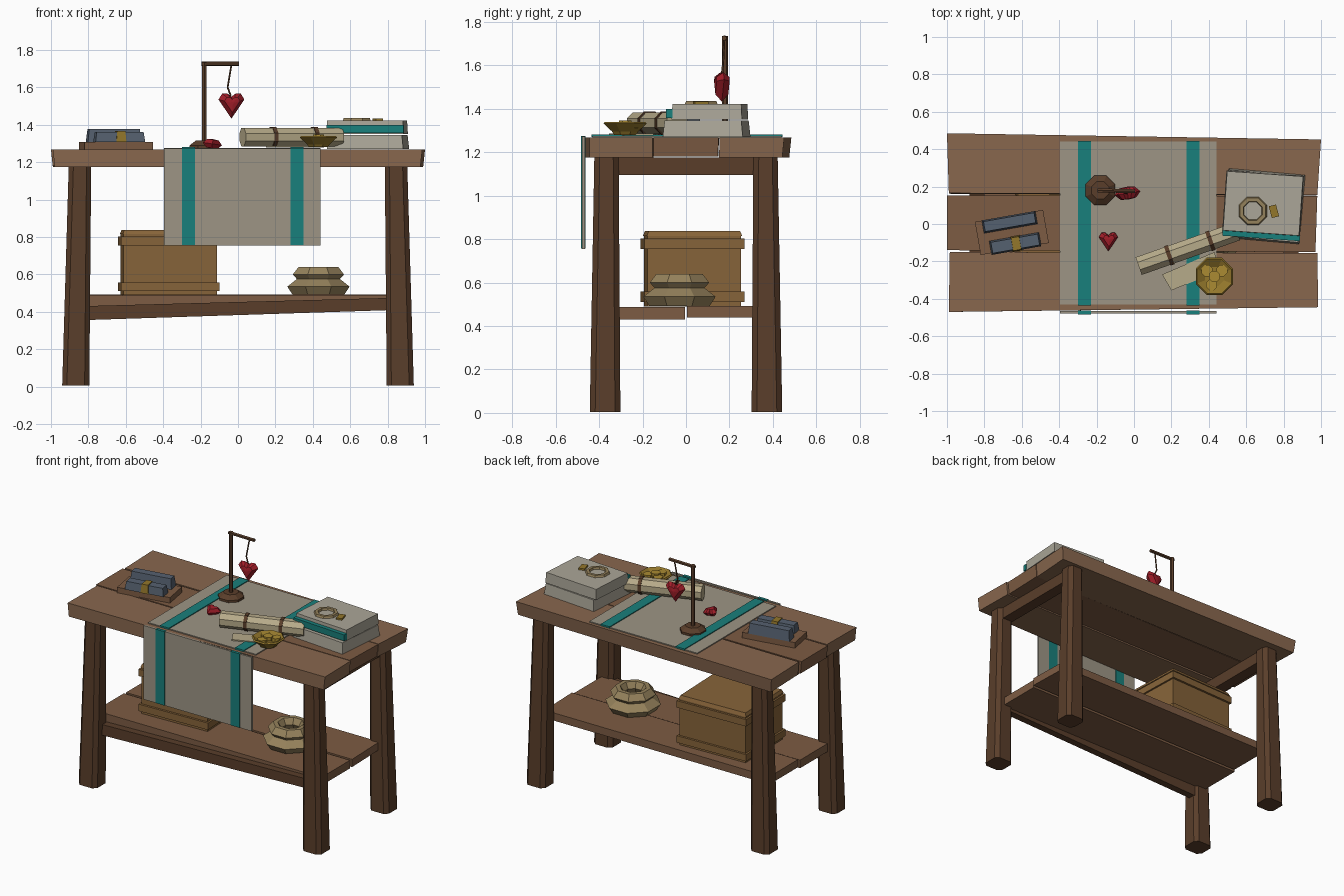
import bpy, bmesh, math
from mathutils import Vector, Matrix

if "Cube" in bpy.data.objects:
    bpy.data.objects.remove(bpy.data.objects["Cube"])

mats = {}

def material(hexcol):
    if hexcol not in mats:
        m = bpy.data.materials.new("paint_" + hexcol)
        rgb = [int(hexcol[i:i + 2], 16) / 255 for i in (0, 2, 4)]
        m.diffuse_color = [c ** 2.2 for c in rgb] + [1]
        m.use_nodes = True
        m.node_tree.nodes["Principled BSDF"].inputs["Base Color"].default_value = m.diffuse_color
        mats[hexcol] = m
    return mats[hexcol]

WOOD, WOOD2, DARK, CRATE = "87674f", "7c5c45", "5a402e", "86643c"
CLOTH, TEAL, PAPER, BRASS = "9c9484", "1f7f7b", "b5a988", "92762f"
RED, BLUE, GREY, ROPE = "a0232d", "56616f", "aaa597", "94815c"

def loft(name, rings, col, closed=False, matrix=None):
    """Skin a row of equal-length point rings; cap the ends unless closed."""
    bm = bmesh.new()
    vs = [[bm.verts.new(p) for p in r] for r in rings]
    n = len(vs[0])
    pairs = list(zip(vs, vs[1:])) + ([(vs[-1], vs[0])] if closed else [])
    for a, b in pairs:
        for i in range(n):
            j = (i + 1) % n
            bm.faces.new((a[i], a[j], b[j], b[i]))
    if not closed:
        bm.faces.new(vs[0][::-1])
        bm.faces.new(vs[-1])
    bmesh.ops.recalc_face_normals(bm, faces=bm.faces)
    me = bpy.data.meshes.new(name)
    bm.to_mesh(me)
    bm.free()
    me.materials.append(material(col))
    ob = bpy.data.objects.new(name, me)
    if matrix:
        ob.matrix_world = matrix
    bpy.context.collection.objects.link(ob)
    return ob

def block(name, low, high, z0, z1, col):
    """Solid between two outlines in plan."""
    return loft(name, [[(x, y, z0) for x, y in low], [(x, y, z1) for x, y in high]], col)

def rect(x0, x1, y0, y1, c=0):
    if not c:
        return [(x0, y0), (x1, y0), (x1, y1), (x0, y1)]
    return [(x0 + c, y0), (x1 - c, y0), (x1, y0 + c), (x1, y1 - c),
            (x1 - c, y1), (x0 + c, y1), (x0, y1 - c), (x0, y0 + c)]

def box(name, x0, x1, y0, y1, z0, z1, col):
    return block(name, rect(x0, x1, y0, y1), rect(x0, x1, y0, y1), z0, z1, col)

def turned_box(name, cx, cy, sx, sy, z0, z1, deg, col, taper=0):
    hx, hy = sx / 2, sy / 2
    ob = block(name, rect(-hx, hx, -hy, hy),
               rect(-hx + taper, hx - taper, -hy + taper, hy - taper), z0, z1, col)
    ob.matrix_world = Matrix.Translation((cx, cy, 0)) @ Matrix.Rotation(math.radians(deg), 4, 'Z')
    return ob

def lathe(name, profile, n, loc, col, closed=False):
    rings = [[(r * math.cos((i + .5) * math.tau / n), r * math.sin((i + .5) * math.tau / n), z)
              for i in range(n)] for r, z in profile]
    return loft(name, rings, col, closed, Matrix.Translation(loc))

def rod(name, a, b, r, n, col):
    a, b = Vector(a), Vector(b)
    q = (b - a).to_track_quat('Z', 'Y').to_matrix().to_4x4()
    ob = lathe(name, [(r, 0), (r, (b - a).length)], n, (0, 0, 0), col)
    ob.matrix_world = Matrix.Translation(a) @ q
    return ob

# table top planks
front = [(-.99, -.47), (.985, -.445), (.98, -.155), (-.985, -.15)]
mid = [(-1, -.14), (.97, -.15), (.98, .15), (-1, .152)]
back = [(-.99, .165), (.98, .155), (1, .452), (-1, .485)]
for name, plan, z0 in (("front_plank", front, 1.175), ("middle_plank", mid, 1.18),
                       ("back_plank", back, 1.175)):
    low = [(x * .99, y * .98 if y > 0 else y) for x, y in plan]
    block(name, low, plan, z0, 1.268, WOOD2 if plan is mid else WOOD)

# legs, splayed, with chamfered corners
for side, s in (("left", -1), ("right", 1)):
    for end, t in (("front", -1), ("back", 1)):
        def section(xi, xo, yi, yo):
            return rect(*sorted((s * xi, s * xo)), *sorted((t * yi, t * yo)), .025)
        block(f"{end}_{side}_leg", section(.795, .94, .302, .443),
              section(.785, .905, .31, .422), .005, 1.18, DARK)
    # end apron
    box(f"{side}_apron", *sorted((s * .80, s * .88)), -.32, .32, 1.095, 1.175, DARK)

# shelf boards and the slanting front rail
block("shelf_front_board", rect(-.88, .87, -.32, -.005), rect(-.88, .87, -.32, -.005), .43, .487, WOOD2)
block("shelf_back_board", [(-.87, .005), (.88, .005), (.87, .32), (-.87, .32)],
      [(-.87, .005), (.88, .005), (.87, .32), (-.87, .32)], .438, .492, WOOD2)
loft("shelf_rail", [[(x, -.37, z0), (x, -.32, z0), (x, -.32, z1), (x, -.37, z1)]
                    for x, z0, z1 in ((-.84, .355, .43), (.84, .41, .475))], DARK)

# crate with two bands and a lid
turned_box("crate", -.37, .03, .50, .43, .49, .82, 2, CRATE)
for name, z in (("crate_lower_band", .51), ("crate_upper_band", .755)):
    turned_box(name, -.37, .03, .525, .46, z, z + .048, 2, CRATE)
turned_box("crate_lid", -.37, .03, .51, .44, .815, .838, 2, CRATE, .01)

# coiled rope: two stacked faceted rings
lathe("lower_coil", [(.15, .492), (.18, .535), (.125, .575), (.09, .575), (.07, .535), (.09, .492)],
      8, (.43, -.03, 0), ROPE, True)
lathe("upper_coil", [(.115, .565), (.148, .60), (.115, .64), (.085, .64), (.06, .60), (.08, .565)],
      8, (.43, -.03, 0), ROPE, True)

# cloth runner with stripes
box("cloth_top", -.395, .44, -.43, .44, 1.262, 1.275, CLOTH)
box("cloth_drop", -.395, .44, -.478, -.465, .755, 1.272, CLOTH)
for i, x in enumerate((-.30, .28)):
    box(f"stripe_top_{i}", x, x + .07, -.435, .445, 1.27, 1.281, TEAL)
    box(f"stripe_drop_{i}", x, x + .07, -.483, -.462, .757, 1.274, TEAL)

# tray with two wrapped bars
turned_box("tray", -.653, -.045, .37, .18, 1.262, 1.307, 10, WOOD2)
turned_box("back_bar", -.665, .01, .29, .07, 1.307, 1.378, 10, BLUE, .008)
turned_box("front_bar", -.635, -.105, .27, .075, 1.307, 1.362, 10, BLUE, .008)
turned_box("bar_clasp", -.63, -.105, .055, .082, 1.307, 1.367, 10, BRASS, .006)

# hanging stand
lathe("stand_base", [(.085, 1.27), (.085, 1.29), (.05, 1.315)], 8, (-.18, .18, 0), DARK)
rod("stand_post", (-.18, .18, 1.30), (-.18, .18, 1.735), .014, 6, DARK)
rod("stand_arm", (-.195, .18, 1.725), (.005, .175, 1.725), .012, 6, DARK)
rod("upper_cord", (-.035, .176, 1.72), (-.055, .17, 1.60), .005, 5, DARK)
rod("lower_cord", (-.055, .17, 1.60), (-.038, .165, 1.555), .005, 5, DARK)

# faceted hearts
HEART = [(0, -.082), (.07, .02), (.05, .052), (.022, .052), (0, .035),
         (-.022, .052), (-.05, .052), (-.07, .02)]

def heart(name, matrix):
    rings = [[(x * k, d, z * k) for x, z in HEART]
             for k, d in ((.12, -.034), (.6, -.03), (1, 0), (.6, .03), (.12, .034))]
    loft(name, rings, RED, False, matrix)

heart("hanging_heart", Matrix.Translation((-.035, .165, 1.515)) @ Matrix.Rotation(.15, 4, 'Z'))
heart("loose_heart", Matrix.Translation((-.137, -.085, 1.298)) @ Matrix.Rotation(.15, 4, 'Y')
      @ Matrix.Rotation(-math.pi / 2, 4, 'X') @ Matrix.Scale(.74, 4))

# rolled scroll with two ties, and a loose sheet
a, b = Vector((.025, -.225, 1.334)), Vector((.55, -.04, 1.334))
rod("scroll", a, b, .054, 8, PAPER)
for i, f in enumerate((.31, .73)):
    p, h = a.lerp(b, f), (b - a).normalized() * .011
    rod(f"scroll_tie_{i}", p - h, p + h, .059, 8, DARK)
sheet = [(.15, -.27), (.20, -.355), (.46, -.25), (.43, -.15)]
block("loose_sheet", sheet, sheet, 1.278, 1.286, PAPER)

# dish of coins
lathe("dish", [(.055, 1.28), (.065, 1.295), (.108, 1.332), (.10, 1.34), (.055, 1.312)], 8, (.43, -.28, 0), BRASS)
for i, (x, y, z) in enumerate(((.39, -.25, 1.325), (.47, -.25, 1.325),
                               (.43, -.28, 1.335), (.415, -.325, 1.325))):
    lathe(f"coin_{i}", [(.032, z - .014), (.032, z + .012)], 8, (x, y, 0), "a98a35")

# stacked books with a teal spine, ring and clasp
turned_box("lower_book", .695, .095, .41, .37, 1.27, 1.345, -5, GREY, .008)
turned_box("upper_book", .69, .11, .415, .325, 1.35, 1.422, -4, GREY, .004)
turned_box("book_spine", .68, -.062, .415, .03, 1.357, 1.40, -4, TEAL)
lathe("ring", [(.082, 1.42), (.075, 1.436), (.055, 1.436), (.05, 1.42)], 8, (.635, .07, 0), ROPE, True)
turned_box("book_clasp", .748, .068, .04, .065, 1.418, 1.434, 15, BRASS)
